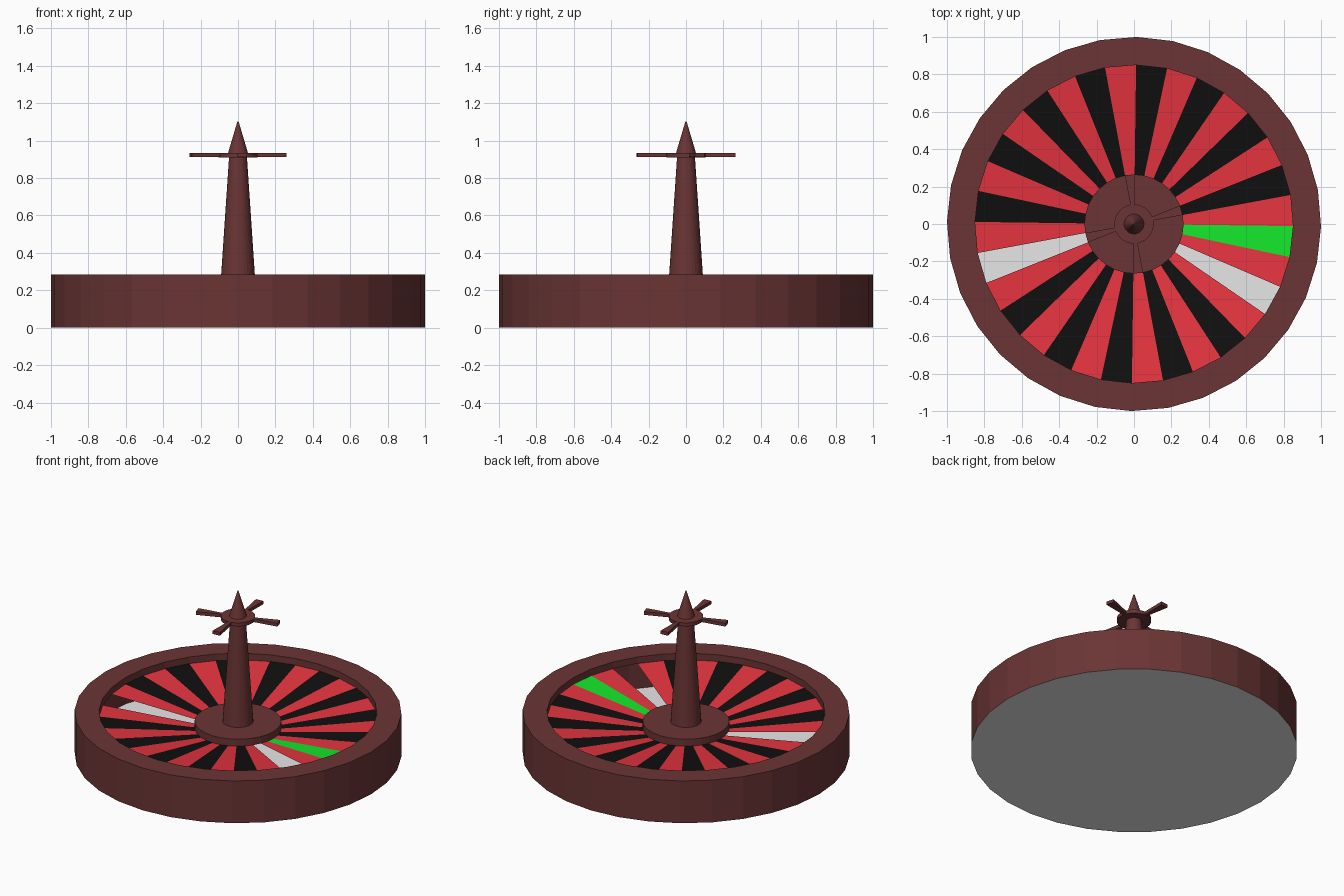
import bpy
import bmesh
from math import cos, sin, radians

SIDES = 32
STEP = 360 / SIDES
TURN = -0.75          # slight twist shared by every ring

cube = bpy.data.objects.get("Cube")
if cube:
    bpy.data.objects.remove(cube, do_unlink=True)


def material(name, r, g, b):
    m = bpy.data.materials.new(name)
    m.use_nodes = True
    m.diffuse_color = (r, g, b, 1)
    m.node_tree.nodes["Principled BSDF"].inputs["Base Color"].default_value = (r, g, b, 1)
    return m


wood = material("dark_red_wood", 0.145, 0.035, 0.035)
red = material("red", 0.8, 0.035, 0.051)
black = material("black", 0.005, 0.005, 0.005)
green = material("green", 0.007, 0.8, 0.024)
white = material("pale_grey", 0.8, 0.8, 0.8)


def polar(r, z, k):
    a = radians(TURN + STEP * k)
    return (r * cos(a), r * sin(a), z)


def finish(name, bm, mats):
    mesh = bpy.data.meshes.new(name)
    bm.to_mesh(mesh)
    bm.free()
    for m in mats:
        mesh.materials.append(m)
    obj = bpy.data.objects.new(name, mesh)
    bpy.context.collection.objects.link(obj)
    return obj


def lathe(name, profile, mat):
    """Revolve (radius, height) points, listed from bottom to top."""
    bm = bmesh.new()
    rings = [[bm.verts.new(polar(r, z, k)) for k in range(SIDES)] for r, z in profile]
    for low, high in zip(rings, rings[1:]):
        for k in range(SIDES):
            n = (k + 1) % SIDES
            bm.faces.new((low[k], low[n], high[n], high[k]))
    bmesh.ops.remove_doubles(bm, verts=bm.verts, dist=0.0001)
    return finish(name, bm, [mat])


# Hollow rim: outer wall, flat top, short inner lip
lathe("rim", [(1, 0), (1, 0.285), (0.85, 0.285), (0.85, 0.24)], wood)

# Floor disc, visible through the two open pockets
bm = bmesh.new()
floor = bm.faces.new([bm.verts.new(polar(1, 0, k)) for k in range(SIDES)])
floor.normal_flip()
finish("base_floor", bm, [white])

# Sloping ring of pockets, counted clockwise from the back; two are open
bm = bmesh.new()
for i in range(SIDES):
    if i in (10, 22):
        continue
    k = SIDES // 4 - i
    corners = [polar(0.265, 0.177, k - 1), polar(0.85, 0.24, k - 1),
               polar(0.85, 0.24, k), polar(0.265, 0.177, k)]
    face = bm.faces.new([bm.verts.new(c) for c in corners])
    face.material_index = 0 if i % 2 else (2 if i == 8 else 1)
bmesh.ops.remove_doubles(bm, verts=bm.verts, dist=0.0001)
finish("pocket_ring", bm, [red, black, green])

# Hub, tapered spindle, collar and pointed tip
lathe("hub", [(0.265, 0.177), (0.265, 0.224), (0.09, 0.224)], wood)
lathe("spindle", [(0.094, 0.224), (0.048, 0.911)], wood)
lathe("collar", [(0.04, 0.911), (0.105, 0.911), (0.105, 0.935), (0.05, 0.935)], wood)
lathe("tip", [(0.053, 0.935), (0.004, 1.1), (0, 1.105)], wood)

# Four wedge-shaped handles, each one collar face wide
for name, k in (("left", 1), ("back", 8), ("right", 17), ("front", 24)):
    bm = bmesh.new()
    bottom, top = [[bm.verts.new(polar(r, z, a)) for r, a in
                    ((0.1, k), (0.265, k), (0.265, k + 1), (0.1, k + 1))]
                   for z in (0.912, 0.934)]
    bm.faces.new(bottom[::-1])
    bm.faces.new(top)
    for j in range(4):
        n = (j + 1) % 4
        bm.faces.new((bottom[j], bottom[n], top[n], top[j]))
    finish(name + "_handle", bm, [wood])
